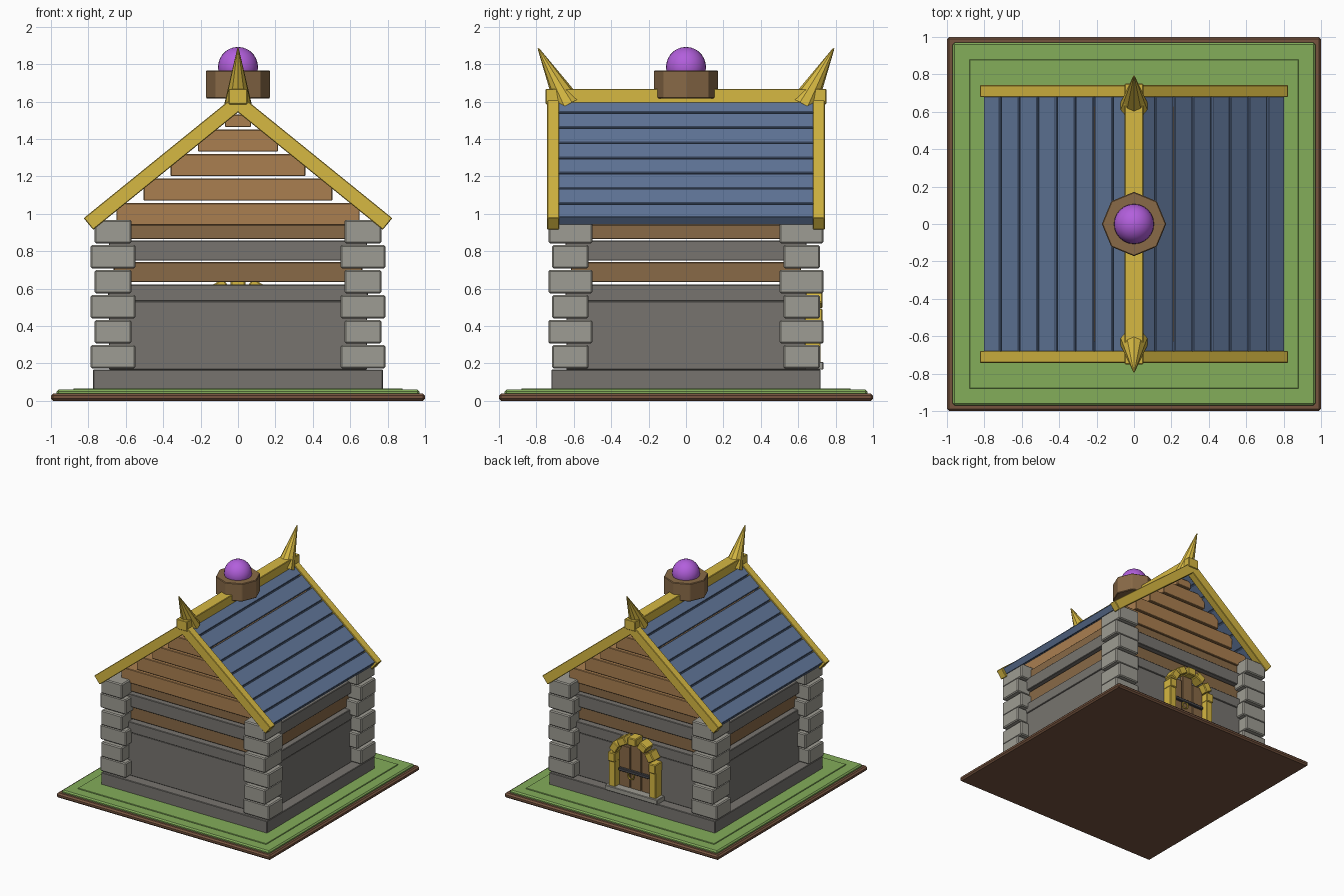
import bpy, math
from mathutils import Vector

cube = bpy.data.objects.get("Cube")
if cube:
    bpy.data.objects.remove(cube, do_unlink=True)


def material(name, hexcode):
    rgb = [int(hexcode[i:i + 2], 16) / 255 for i in (0, 2, 4)]
    lin = [c / 12.92 if c < 0.04 else ((c + 0.055) / 1.055) ** 2.4 for c in rgb]
    m = bpy.data.materials.new(name)
    m.use_nodes = True
    m.diffuse_color = (*lin, 1)
    m.node_tree.nodes["Principled BSDF"].inputs["Base Color"].default_value = (*lin, 1)
    return m


EARTH = material("earth brown", "76543F")
GRASS = material("grass green", "83AD5A")
WALL = material("wall grey", "77746F")
STONE = material("corner stone grey", "9E9C93")
TIMBER = material("timber brown", "896A47")
PLANK = material("gable tan", "AA7F50")
SLATE = material("roof blue", "61779A")
GOLD = material("gold", "D6B842")
PURPLE = material("orb purple", "B25FDC")
IRON = material("dark iron", "4A4A4E")


def finish(ob, name, mat, bevel=0.0):
    ob.name = name
    ob.data.materials.append(mat)
    if bevel:
        mod = ob.modifiers.new("bevel", 'BEVEL')
        mod.width = bevel
        mod.segments = 1
    return ob


def box(name, center, size, mat, rot_y=0.0, bevel=0.004):
    bpy.ops.mesh.primitive_cube_add(size=1, location=center, rotation=(0, rot_y, 0))
    ob = bpy.context.object
    for v in ob.data.vertices:
        v.co *= Vector(size)
        v.co = Vector(v.co)
    return finish(ob, name, mat, bevel)


def scaled_box(name, center, size, mat, rot_y=0.0, bevel=0.004):
    bpy.ops.mesh.primitive_cube_add(size=1, location=center, rotation=(0, rot_y, 0))
    ob = bpy.context.object
    for v in ob.data.vertices:
        v.co = [c * s for c, s in zip(v.co, size)]
    return finish(ob, name, mat, bevel)


def layer(name, hx, hy, z0, z1, mat, bevel=0.004):
    """Block centred on the vertical axis, given by half sizes and heights."""
    return scaled_box(name, (0, 0, (z0 + z1) / 2), (2 * hx, 2 * hy, z1 - z0), mat, 0, bevel)


# Ground
layer("ground_plate", 1.0, 1.0, 0, 0.04, EARTH, 0.012)
layer("grass", 0.97, 0.97, 0.03, 0.06, GRASS, 0.01)
layer("grass_step", 0.88, 0.88, 0.05, 0.067, GRASS, 0.002)

# Walls, stacked in courses
layer("foundation", 0.775, 0.72, 0.06, 0.167, WALL)
layer("lower_wall", 0.69, 0.64, 0.167, 0.533, WALL)
layer("lower_wall_course", 0.695, 0.645, 0.533, 0.622, WALL)
layer("timber_course", 0.665, 0.615, 0.635, 0.742, TIMBER)
layer("stone_course", 0.69, 0.645, 0.75, 0.857, WALL)
layer("top_timber_course", 0.665, 0.615, 0.865, 0.942, TIMBER)

# Gable planks, each narrower than the one below
for i in range(5):
    z0 = 0.94 + 0.131 * i
    layer("gable_plank", 0.65 - 0.145 * i, 0.63, z0, min(z0 + 0.117, 1.53), PLANK)

# Corner stones, alternating long and short
for sx in (-1, 1):
    for sy in (-1, 1):
        for i in range(6):
            wx, wy = (0.24, 0.195) if i % 2 == 0 else (0.197, 0.236)
            scaled_box("corner_stone", (sx * 0.668, sy * 0.618, 0.236 + 0.1338 * i),
                       (wx, wy, 0.125), STONE, 0, 0.008)

# Roof planks, lining and barge boards
SLOPE = 0.81
ANGLE = math.atan(SLOPE)


def slope_board(name, side, x0, x1, y, width, top, thick, mat):
    x = (x0 + x1) / 2
    center = (side * (x - math.sin(ANGLE) * thick / 2), y,
              top - SLOPE * x - math.cos(ANGLE) * thick / 2)
    scaled_box(name, center, ((x1 - x0) / math.cos(ANGLE), width, thick), mat, side * ANGLE)


for side in (-1, 1):
    for i in range(8):
        x0 = 0.018 + 0.1 * i
        slope_board("roof_plank", side, x0, min(x0 + 0.094, 0.805), 0, 1.37, 1.635, 0.055, SLATE)
    slope_board("roof_lining", side, 0, 0.79, 0, 1.36, 1.605, 0.02, SLATE)
    for sy in (-1, 1):
        slope_board("barge_board", side, 0, 0.825, sy * 0.711, 0.064, 1.645, 0.08, GOLD)

# Ridge beam and horns
layer("ridge_beam", 0.05, 0.75, 1.585, 1.668, GOLD)
for sy in (-1, 1):
    base, tip = Vector((0, sy * 0.63, 1.585)), Vector((0, sy * 0.79, 1.885))
    axis = tip - base
    bpy.ops.mesh.primitive_cone_add(vertices=10, radius1=0.075, radius2=0.004, depth=axis.length,
                                    location=(base + tip) / 2,
                                    rotation=axis.to_track_quat('Z', 'Y').to_euler())
    finish(bpy.context.object, "ridge_horn", GOLD)

# Roof-top pedestal and orb
bpy.ops.mesh.primitive_cylinder_add(vertices=8, radius=0.172, depth=0.15, location=(0, 0, 1.692))
finish(bpy.context.object, "orb_pedestal", TIMBER, 0.005)
bpy.ops.mesh.primitive_uv_sphere_add(segments=24, ring_count=14, radius=0.107, location=(0, 0, 1.785))
finish(bpy.context.object, "orb", PURPLE)
bpy.ops.object.shade_smooth_by_angle()

# Door in the rear wall, with arch and step
scaled_box("door_step", (0, 0.685, 0.188), (0.49, 0.1, 0.042), STONE)
for i in (-1, 0, 1):
    top = 0.6 if i == 0 else 0.55
    scaled_box("door_plank", (i * 0.106, 0.65, (0.2 + top) / 2), (0.1, 0.04, top - 0.2), TIMBER)
scaled_box("door_backing", (0, 0.64, 0.37), (0.32, 0.03, 0.34), IRON)
for side in (-1, 1):
    scaled_box("door_post", (side * 0.19, 0.675, 0.325), (0.06, 0.09, 0.25), GOLD)
for i in range(7):
    t = math.radians(30 * (i - 3))
    scaled_box("arch_stone", (0.19 * math.sin(t), 0.68, 0.455 + 0.175 * math.cos(t)),
               (0.078, 0.1, 0.065), GOLD, t, 0.006)
scaled_box("door_bar", (0, 0.685, 0.355), (0.29, 0.025, 0.026), IRON)
bpy.ops.mesh.primitive_torus_add(major_segments=16, minor_segments=6, major_radius=0.028,
                                 minor_radius=0.007, location=(0.035, 0.685, 0.32),
                                 rotation=(math.pi / 2, 0, 0))
finish(bpy.context.object, "door_ring", GOLD)
